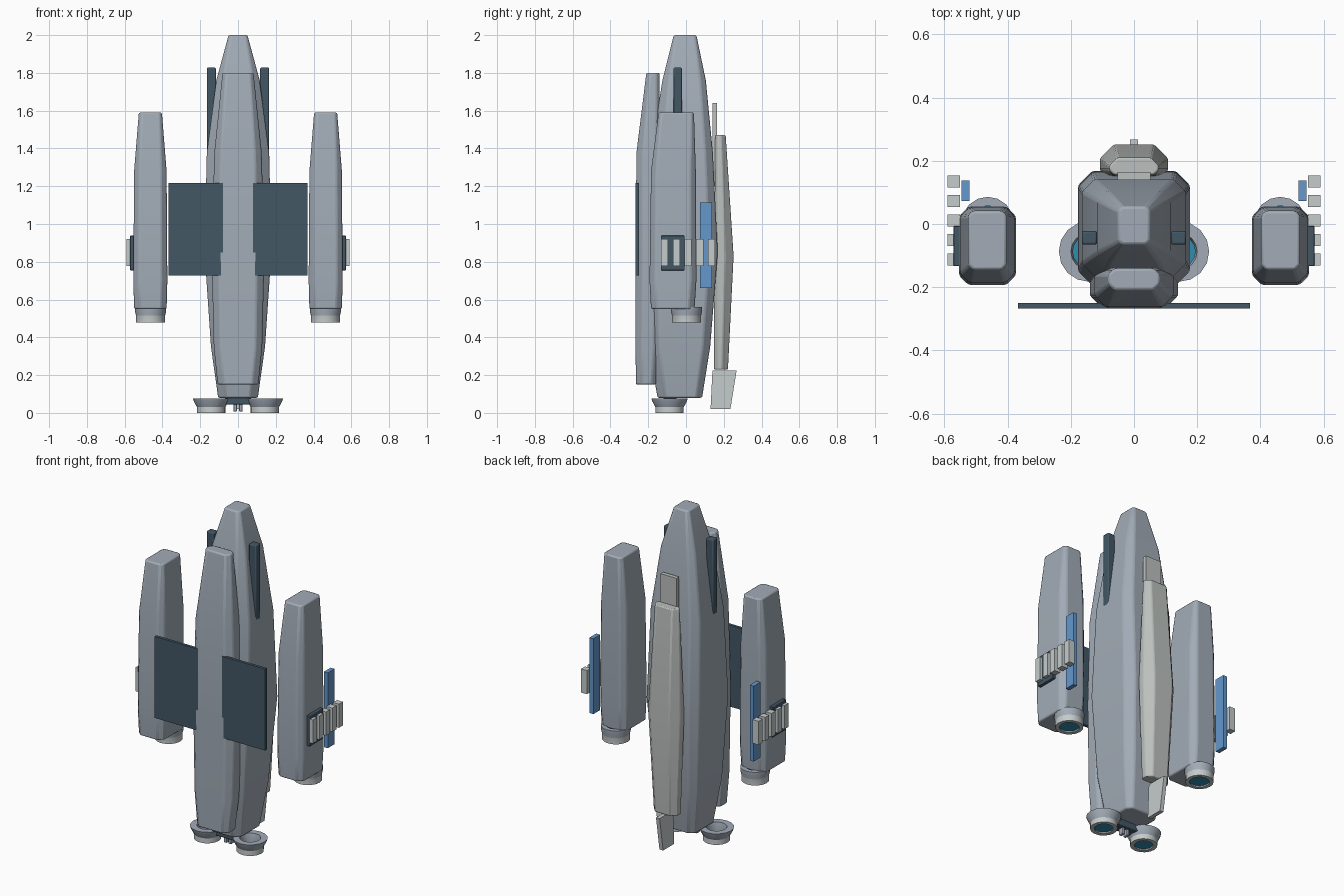
import bpy, bmesh, math

if "Cube" in bpy.data.objects:
    bpy.data.objects.remove(bpy.data.objects["Cube"])

def material(name, rgb):
    m = bpy.data.materials.new(name)
    m.diffuse_color = (*rgb, 1)
    m.use_nodes = True
    m.node_tree.nodes["Principled BSDF"].inputs["Base Color"].default_value = m.diffuse_color
    return m

HULL = material("hull grey", (0.36, 0.41, 0.47))
DARK = material("dark slate", (0.055, 0.095, 0.13))
WARM = material("warm light grey", (0.50, 0.53, 0.51))
PALE = material("pale grey", (0.56, 0.60, 0.60))
BLUE = material("panel blue", (0.13, 0.31, 0.60))
GLOW = material("engine teal", (0.03, 0.27, 0.42))

def finish(name, bm, mats, bevel=0):
    bmesh.ops.recalc_face_normals(bm, faces=bm.faces)
    me = bpy.data.meshes.new(name)
    bm.to_mesh(me)
    bm.free()
    for m in mats:
        me.materials.append(m)
    ob = bpy.data.objects.new(name, me)
    bpy.context.collection.objects.link(ob)
    if bevel:
        mod = ob.modifiers.new("Bevel", "BEVEL")
        mod.width = bevel
        mod.segments = 2
        mod.limit_method = "ANGLE"
        mod.angle_limit = math.radians(40)
    bpy.context.view_layer.objects.active = ob
    ob.select_set(True)
    bpy.ops.object.shade_smooth_by_angle(angle=math.radians(25))
    ob.select_set(False)
    return ob

def loft(name, mat, sections, cx=0, bevel=0.008):
    """Chamfered rectangles: (z, half width, front y, back y, front chamfer, back chamfer)."""
    bm = bmesh.new()
    rings = []
    for z, w, f, b, cf, cb in sections:
        pts = [(-w, f + cf), (-w + cf, f), (w - cf, f), (w, f + cf),
               (w, b - cb), (w - cb, b), (-w + cb, b), (-w, b - cb)]
        rings.append([bm.verts.new((cx + x, y, z)) for x, y in pts])
    for lo, hi in zip(rings, rings[1:]):
        for i in range(8):
            j = (i + 1) % 8
            bm.faces.new((lo[i], lo[j], hi[j], hi[i]))
    bm.faces.new(rings[0])
    bm.faces.new(rings[-1])
    return finish(name, bm, [mat], bevel)

def box(name, mat, x, y, z, bevel=0):
    bm = bmesh.new()
    bmesh.ops.create_cube(bm, size=1)
    for v in bm.verts:
        v.co = [r[0] + (c + 0.5) * (r[1] - r[0]) for c, r in zip(v.co, (x, y, z))]
    return finish(name, bm, [mat], bevel)

def nozzle(name, cx, cy, profile, n=16):
    """Closed revolved shell; each point is (radius, z, material of the band after it)."""
    bm = bmesh.new()
    rings = [[bm.verts.new((cx + r * math.cos(2 * math.pi * i / n),
                            cy + r * math.sin(2 * math.pi * i / n), z))
              for i in range(n)] for r, z, _ in profile]
    for k, (_, _, mi) in enumerate(profile):
        a, b = rings[k], rings[(k + 1) % len(rings)]
        for i in range(n):
            j = (i + 1) % n
            bm.faces.new((a[i], a[j], b[j], b[i])).material_index = mi
    return finish(name, bm, [HULL, PALE])

def disc(name, cx, cy, z, r):
    bm = bmesh.new()
    bmesh.ops.create_cone(bm, cap_ends=True, segments=16, radius1=r, radius2=r, depth=0.008)
    bmesh.ops.translate(bm, verts=bm.verts, vec=(cx, cy, z))
    return finish(name, bm, [GLOW])

# Central fuselage
loft("fuselage", HULL, [
    (0.08, 0.105, -0.15, 0.085, 0.04, 0.03),
    (0.35, 0.143, -0.20, 0.128, 0.06, 0.04),
    (0.85, 0.177, -0.22, 0.168, 0.07, 0.045),
    (1.38, 0.165, -0.185, 0.142, 0.06, 0.04),
    (1.76, 0.115, -0.125, 0.105, 0.035, 0.03),
    (2.0, 0.05, -0.065, 0.055, 0.012, 0.012)])

# Raised pod along the front
loft("front_pod", HULL, [
    (0.15, 0.108, -0.265, -0.16, 0.03, 0.02),
    (0.35, 0.128, -0.267, -0.15, 0.035, 0.02),
    (0.85, 0.14, -0.267, -0.14, 0.04, 0.02),
    (1.38, 0.125, -0.262, -0.14, 0.035, 0.02),
    (1.8, 0.082, -0.21, -0.14, 0.02, 0.02)])

# Back spine with its tab and tail fin
loft("back_spine", WARM, [
    (0.23, 0.08, 0.148, 0.222, 0.015, 0.03),
    (0.83, 0.108, 0.15, 0.252, 0.02, 0.045),
    (1.47, 0.078, 0.155, 0.21, 0.015, 0.025)], bevel=0.006)
box("spine_tab", WARM, (-0.053, 0.053), (0.14, 0.165), (1.2, 1.64))

bm = bmesh.new()
fin = [(0.14, 0.225), (0.268, 0.225), (0.235, 0.02), (0.13, 0.02)]
left, right = ([bm.verts.new((x, y, z)) for y, z in fin] for x in (-0.012, 0.012))
bm.faces.new(left)
bm.faces.new(right)
for i in range(4):
    j = (i + 1) % 4
    bm.faces.new((left[i], left[j], right[j], right[i]))
finish("tail_fin", bm, [PALE])

# Plate and pipes under the fuselage
box("base_plate", DARK, (-0.07, 0.07), (-0.12, -0.05), (0.045, 0.085), 0.005)
for i, x in enumerate((-0.015, 0.015)):
    box(f"base_pipe_{i}", HULL, (x - 0.009, x + 0.009), (-0.1, -0.07), (0.008, 0.05), 0.003)

for side, s in (("left", -1), ("right", 1)):
    def sx(a, b):
        return sorted((s * a, s * b))

    # Side pods
    loft("side_pod_" + side, HULL, [
        (0.55, 0.086, -0.185, 0.045, 0.028, 0.028),
        (0.70, 0.090, -0.193, 0.055, 0.03, 0.03),
        (1.28, 0.086, -0.185, 0.052, 0.028, 0.028),
        (1.59, 0.061, -0.145, 0.042, 0.015, 0.015)], cx=s * 0.464)

    # Engines
    nozzle("side_engine_" + side, s * 0.463, 0.003, [
        (0.083, 0.56, 0), (0.083, 0.54, 0), (0.077, 0.515, 1), (0.077, 0.478, 1),
        (0.055, 0.478, 0), (0.055, 0.56, 0)])
    disc("side_engine_glow_" + side, s * 0.463, 0.003, 0.49, 0.056)
    nozzle("main_engine_" + side, s * 0.142, -0.087, [
        (0.096, 0.076, 0), (0.092, 0.062, 0), (0.075, 0.03, 1), (0.075, 0.0, 1),
        (0.052, 0.0, 0), (0.052, 0.05, 0), (0.058, 0.076, 0)])
    disc("main_engine_glow_" + side, s * 0.142, -0.087, 0.012, 0.053)

    # Dark panels, antennas and blue strips
    box("front_panel_" + side, DARK, sx(0.08, 0.367), (-0.267, -0.25), (0.728, 1.218))
    box("antenna_" + side, DARK, sx(0.117, 0.165), (-0.065, -0.022), (1.2, 1.828), 0.006)
    box("blue_strip_" + side, BLUE, sx(0.52, 0.546), (0.073, 0.137), (0.66, 1.113))

    # Row of blocks on a dark mount
    box("block_mount_" + side, DARK, sx(0.54, 0.572), (-0.133, -0.007), (0.755, 0.938), 0.003)
    for i in range(5):
        y = -0.113 + i * 0.062
        box(f"block_{side}_{i}", PALE, sx(0.551, 0.59), (y - 0.019, y + 0.019), (0.778, 0.92))
